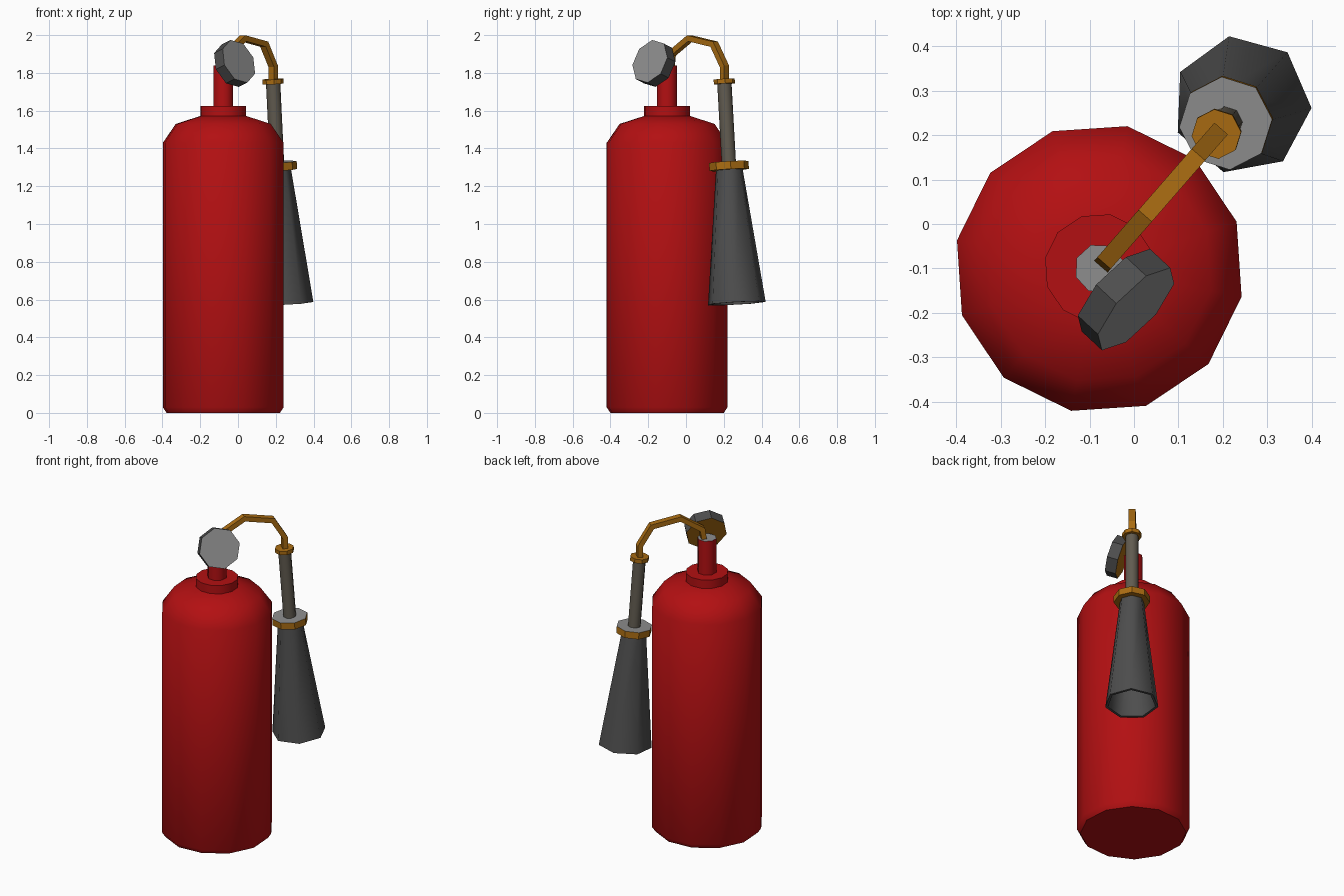
import bpy, bmesh, math
from mathutils import Vector, Matrix

if "Cube" in bpy.data.objects:
    bpy.data.objects.remove(bpy.data.objects["Cube"])


def material(name, rgb):
    m = bpy.data.materials.new(name)
    m.diffuse_color = (*rgb, 1)
    m.use_nodes = True
    m.node_tree.nodes["Principled BSDF"].inputs["Base Color"].default_value = m.diffuse_color
    return m


RED = material("red paint", (0.45, 0.005, 0.006))
BRASS = material("brass", (0.40, 0.15, 0.006))
DARK = material("dark grey", (0.075, 0.075, 0.075))
LIGHT = material("light grey", (0.27, 0.27, 0.27))
TAUPE = material("taupe pipe", (0.12, 0.105, 0.08))


def finish(name, bm, mats, smooth, matrix=None):
    bmesh.ops.recalc_face_normals(bm, faces=bm.faces)
    me = bpy.data.meshes.new(name)
    bm.to_mesh(me)
    bm.free()
    for m in mats:
        me.materials.append(m)
    ob = bpy.data.objects.new(name, me)
    bpy.context.collection.objects.link(ob)
    if matrix:
        ob.matrix_world = matrix
    if smooth:
        bpy.ops.object.select_all(action='DESELECT')
        ob.select_set(True)
        bpy.context.view_layer.objects.active = ob
        bpy.ops.object.shade_smooth_by_angle(angle=math.radians(smooth))
    return ob


def lathe(name, profile, sides, phase, matrix, mats, smooth=0, top=0, bottom=0, closed=False):
    """Spin a (radius, height) profile, listed bottom to top, and cap both ends."""
    bm = bmesh.new()
    rings = []
    for r, z in profile:
        angles = [math.radians(phase) + 2 * math.pi * i / sides for i in range(sides)]
        rings.append([bm.verts.new((r * math.cos(a), r * math.sin(a), z)) for a in angles])
    pairs = list(zip(rings, rings[1:]))
    if closed:
        pairs.append((rings[-1], rings[0]))
    for a, b in pairs:
        for i in range(sides):
            j = (i + 1) % sides
            bm.faces.new((a[i], a[j], b[j], b[i]))
    if not closed:
        bm.faces.new(rings[0]).material_index = bottom
        bm.faces.new(rings[-1]).material_index = top
    return finish(name, bm, mats, smooth, matrix)


# Tank with rounded shoulder, neck collar and valve
base = Vector((-0.078, -0.10, 0))
upright = Matrix.Translation(base)
lathe("tank", [(0.306, 0), (0.326, 0.03), (0.326, 1.43), (0.256, 1.53), (0.12, 1.573)],
      12, 18.8, upright, [RED], 45)
lathe("neck_collar", [(0.124, 1.56), (0.124, 1.625)], 12, 18.8, upright, [RED], 45)
lathe("valve", [(0.056, 1.62), (0.056, 1.84)], 8, 20, upright, [RED, LIGHT], 50, top=1)

# Gauge, tilted up towards the front right
az, el = math.radians(-43), math.radians(20)
normal = Vector((math.cos(el) * math.cos(az), math.cos(el) * math.sin(az), math.sin(el)))
gauge_m = Matrix.Translation((-0.018, -0.17, 1.85)) @ normal.to_track_quat('Z', 'Y').to_matrix().to_4x4()
lathe("gauge", [(0.122, -0.033), (0.122, 0.033)], 8, 10, gauge_m,
      [DARK, LIGHT, BRASS], 0, top=1, bottom=2)

# Hose: rectangular section swept along a bent path in one vertical plane
hang = Vector((0.185, 0.202, 1.767))
out = Vector((hang.x - base.x, hang.y - base.y, 0)).normalized()
side = Vector((-out.y, out.x, 0))
path = [(0.015, 1.80), (0.03, 1.90), (0.16, 1.983), (0.33, 1.952), (0.402, 1.835), (0.402, 1.75)]
pts = [base + out * s + Vector((0, 0, z)) for s, z in path]
bm = bmesh.new()
rings = []
for i, p in enumerate(pts):
    d0 = (p - pts[i - 1]).normalized() if i else (pts[1] - p).normalized()
    d1 = (pts[i + 1] - p).normalized() if i < len(pts) - 1 else d0
    t = (d0 + d1).normalized()
    up = side.cross(t) / t.dot(d0)
    rings.append([bm.verts.new(p + side * a * 0.020 + up * b * 0.015)
                  for a, b in ((-1, -1), (1, -1), (1, 1), (-1, 1))])
for a, b in zip(rings, rings[1:]):
    for i in range(4):
        j = (i + 1) % 4
        bm.faces.new((a[i], a[j], b[j], b[i]))
bm.faces.new(rings[0])
bm.faces.new(rings[-1])
finish("hose", bm, [BRASS], 0)

# Hanging nozzle: everything shares one axis that leans slightly outward
axis = Vector((0, 0, 1)) - out * math.tan(math.radians(4.2))
lean = Matrix.Translation(hang) @ Vector((0, 0, 1)).rotation_difference(axis).to_matrix().to_4x4()
lathe("nozzle_cap", [(0.056, -0.025), (0.056, 0)], 8, 5, lean, [BRASS])
lathe("nozzle_pipe", [(0.038, -0.45), (0.038, -0.02)], 8, 5, lean, [TAUPE], 50)
lathe("horn_collar", [(0.105, -0.482), (0.105, -0.44)], 8, 5, lean, [BRASS, LIGHT], 0, top=1)
lathe("horn", [(0.056, -0.475), (0.141, -1.19), (0.157, -1.19), (0.072, -0.475)],
      7, 49, lean, [DARK], 55, closed=True)
